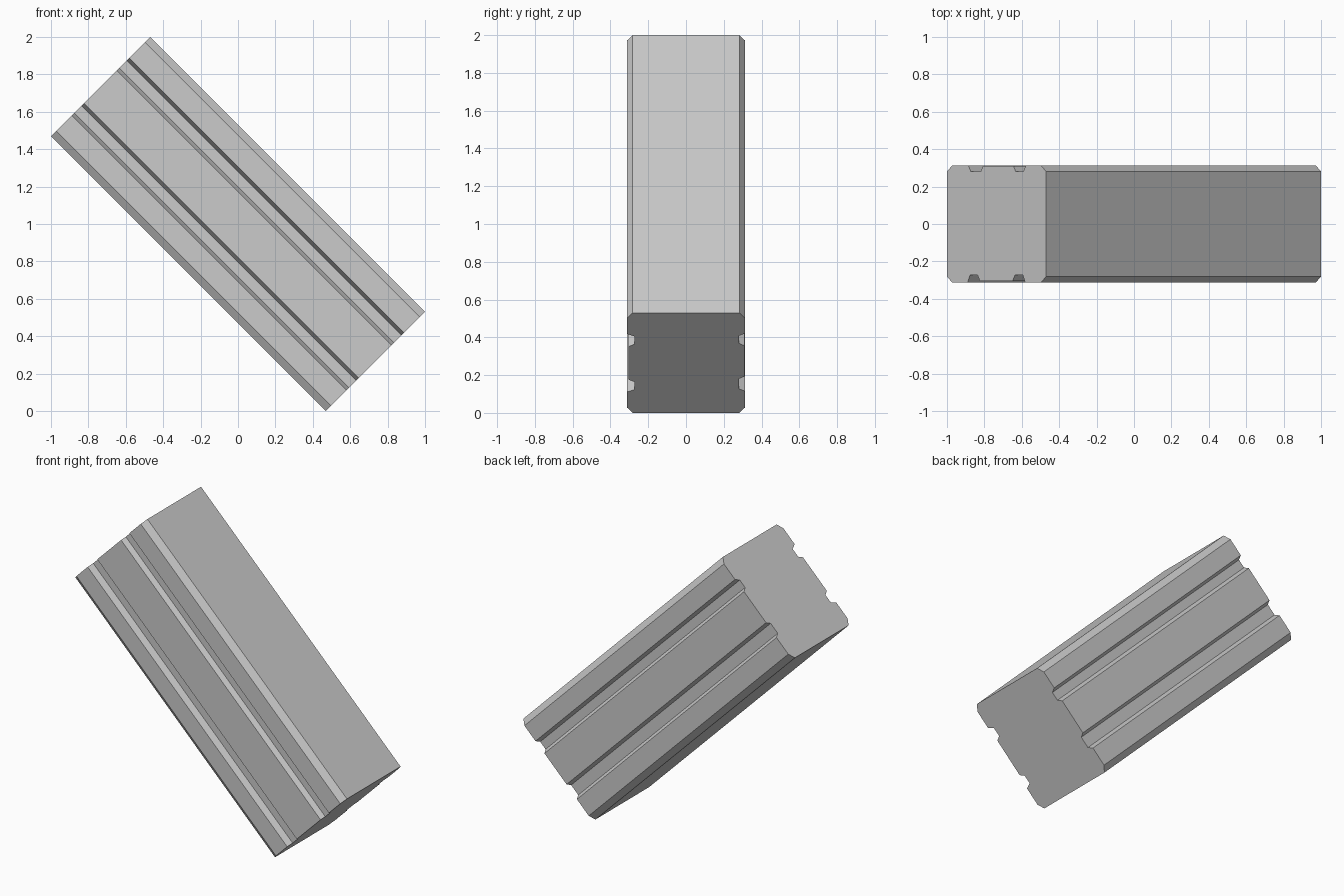
import bpy
import bmesh
import math

cube = bpy.data.objects.get("Cube")
if cube:
    bpy.data.objects.remove(cube)

LENGTH, WIDTH = 2.079, 0.75
HALF_W = WIDTH / 2
CHAMFER_W, CHAMFER_Y = 0.04, 0.03
OUTER = 0.312

grey = bpy.data.materials.new("plain grey")
grey.use_nodes = True
colour = (0.6, 0.6, 0.6, 1)
grey.diffuse_color = colour
grey.node_tree.nodes["Principled BSDF"].inputs["Base Color"].default_value = colour


def groove(low, high, floor, y_low, y_high, slope=0.018):
    """Sloped-wall channel as (width, depth) points."""
    return [(low, y_low), (low + slope, floor), (high - slope, floor), (high, y_high)]


def side(lower, upper, middle, floor):
    """Half of the cross-section: chamfers, two channels and the middle land."""
    edge = HALF_W - CHAMFER_W
    return ([(-HALF_W, OUTER - CHAMFER_Y), (-edge, OUTER)]
            + groove(*lower, floor, OUTER, middle)
            + groove(*upper, floor, middle, OUTER)
            + [(edge, OUTER), (HALF_W, OUTER - CHAMFER_Y)])


front = side((-0.218, -0.126), (0.122, 0.216), 0.304, 0.272)
back = side((-0.212, -0.102), (0.128, 0.22), 0.31, 0.28)
section = [(w, -y) for w, y in front] + list(reversed(back))

# Grooved bar: extrude the cross-section along its length
bm = bmesh.new()
end = bm.faces.new([bm.verts.new((-LENGTH / 2, y, w)) for w, y in section])
result = bmesh.ops.extrude_face_region(bm, geom=[end], use_keep_orig=True)
moved = [v for v in result["geom"] if isinstance(v, bmesh.types.BMVert)]
bmesh.ops.translate(bm, verts=moved, vec=(LENGTH, 0, 0))
bmesh.ops.recalc_face_normals(bm, faces=bm.faces)
mesh = bpy.data.meshes.new("grooved_bar")
bm.to_mesh(mesh)
bm.free()
mesh.materials.append(grey)

# Tilt the bar so it stands on one edge
bar = bpy.data.objects.new("grooved_bar", mesh)
bar.rotation_euler = (0, math.radians(45), 0)
bar.location = (0, 0, 1)
bpy.context.collection.objects.link(bar)
